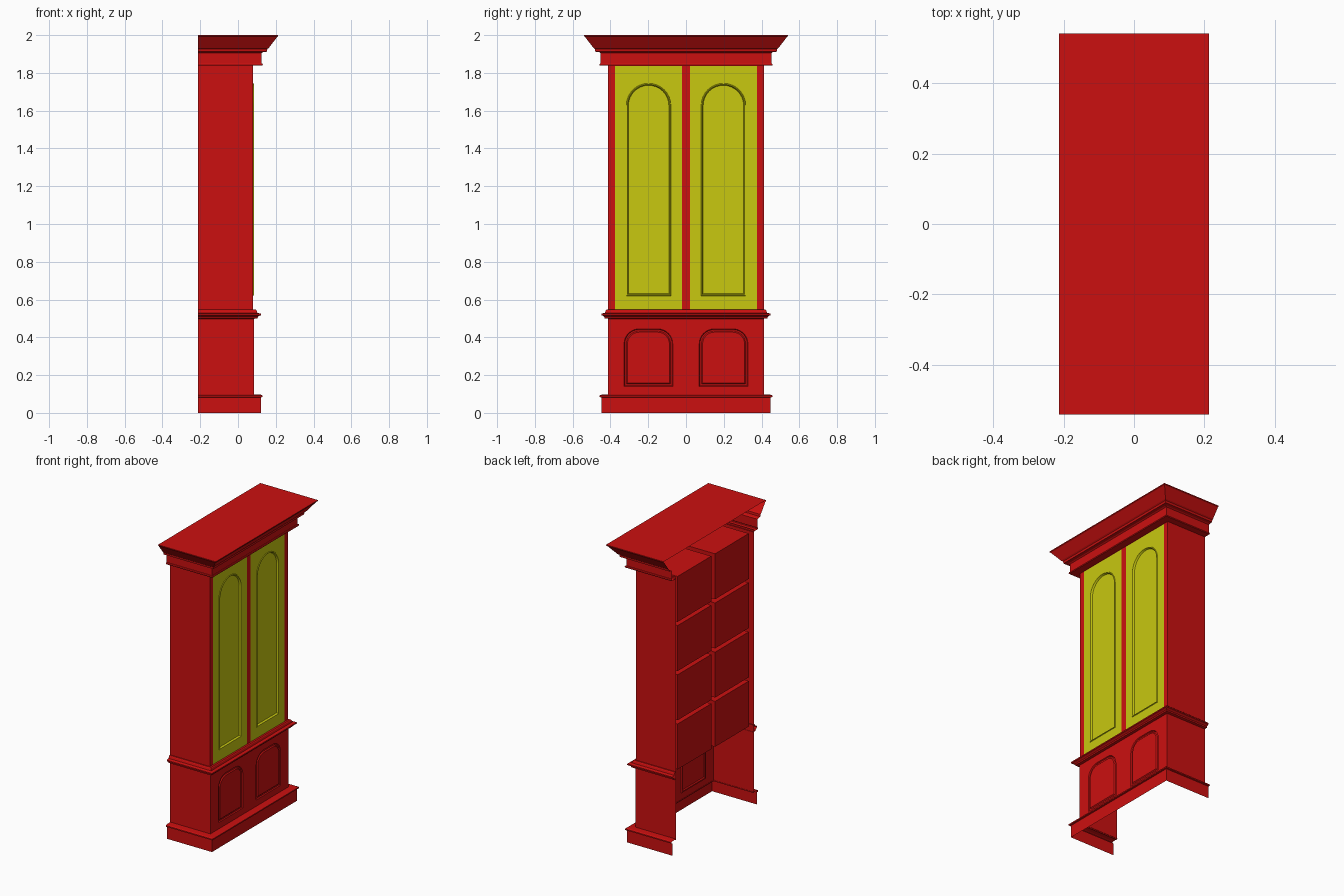
import bpy, bmesh, math

if "Cube" in bpy.data.objects:
    bpy.data.objects.remove(bpy.data.objects["Cube"])

BACK, FRONT, HALF = -0.213, 0.085, 0.412   # carcass back x, front x, half width


def material(name, rgb):
    m = bpy.data.materials.new(name)
    m.diffuse_color = (*rgb, 1)
    m.use_nodes = True
    m.node_tree.nodes["Principled BSDF"].inputs["Base Color"].default_value = m.diffuse_color
    return m


RED = material("red_paint", (0.6, 0.005, 0.005))
YELLOW = material("yellow_door", (0.58, 0.58, 0.005))


def finish(name, bm, mat, mirror=False, smooth=False, face_front=False):
    if face_front:
        bm.normal_update()
        bmesh.ops.reverse_faces(bm, faces=[f for f in bm.faces if f.normal.x < 0])
    me = bpy.data.meshes.new(name)
    bm.to_mesh(me)
    bm.free()
    me.materials.append(mat)
    ob = bpy.data.objects.new(name, me)
    bpy.context.collection.objects.link(ob)
    if mirror:
        mod = ob.modifiers.new("mirror", 'MIRROR')
        mod.use_axis = (False, True, False)
        mod.use_mirror_merge = False
    if smooth:
        bpy.ops.object.select_all(action='DESELECT')
        ob.select_set(True)
        bpy.context.view_layer.objects.active = ob
        bpy.ops.object.shade_smooth_by_angle(angle=math.radians(30))
    return ob


def rect(y0, y1, z0, z1):
    return [(y0, z0), (y1, z0), (y1, z1), (y0, z1)]


def arch(y0, y1, z0, z1, r, inset, n=8):
    # rectangle with rounded top corners, shrunk by inset
    pts = [(y0 + inset, z0 + inset), (y1 - inset, z0 + inset)]
    for cy, start in ((y1 - r, 0), (y0 + r, 90)):
        for i in range(n + 1):
            a = math.radians(start + 90 * i / n)
            p = (cy + (r - inset) * math.cos(a), z1 - r + (r - inset) * math.sin(a))
            if math.dist(p, pts[-1]) > 1e-5:
                pts.append(p)
    return pts


def loop(bm, x, pts):
    return [bm.verts.new((x, y, z)) for y, z in pts]


def sheet(bm, loops):
    # flat face filled between an outer loop and its holes
    edges = [bm.edges.new((l[i - 1], l[i])) for l in loops for i in range(len(l))]
    bmesh.ops.triangle_fill(bm, use_beauty=True, use_dissolve=False, edges=edges,
                            normal=(1, 0, 0))


def panelled_front(name, mat, x, outer, shape, steps):
    # flat sheet with a moulded arched panel set into it
    bm = bmesh.new()
    rings = [loop(bm, x + d, arch(*shape, i)) for i, d in steps]
    sheet(bm, [loop(bm, x, outer), rings[0]])
    for a, b in zip(rings, rings[1:]):
        for i in range(len(a)):
            bm.faces.new((a[i - 1], a[i], b[i], b[i - 1]))
    bm.faces.new(rings[-1])
    return finish(name, bm, mat, mirror=True, smooth=True, face_front=True)


def moulding(name, profile, lid=False):
    # profile of (offset, z) swept with mitres round three sides
    bm = bmesh.new()
    rows = []
    for o, z in profile:
        y = HALF + o
        rows.append([bm.verts.new(p) for p in ((BACK, -y, z), (FRONT + o, -y, z),
                                               (FRONT + o, y, z), (BACK, y, z))])
    for a, b in zip(rows, rows[1:]):
        for i in range(3):
            bm.faces.new((a[i], a[i + 1], b[i + 1], b[i]))
    if lid:
        bm.faces.new(rows[-1])
    return finish(name, bm, RED)


# Base, waist and crown mouldings
moulding("plinth", [(0.036, 0), (0.036, 0.082), (0.046, 0.084), (0.046, 0.092),
                    (0.036, 0.096), (-0.002, 0.098)])
moulding("waist_moulding", [(-0.002, 0.498), (0.018, 0.5), (0.02, 0.508), (0.028, 0.514),
                            (0.036, 0.517), (0.036, 0.525), (0.017, 0.53),
                            (0.013, 0.543), (0.008, 0.547), (-0.006, 0.547)])
moulding("crown_cornice", [(-0.006, 1.838), (0.044, 1.838), (0.047, 1.843), (0.044, 1.849),
                           (0.04, 1.85), (0.04, 1.905), (0.048, 1.91), (0.068, 1.912),
                           (0.07, 1.926), (0.078, 1.932), (0.122, 1.99),
                           (0.128, 1.994), (0.128, 2.0)], lid=True)

# Side walls of the lower and upper case
for name, x1, z0, z1 in (("lower_sides", FRONT, 0.09, 0.52), ("upper_sides", 0.08, 0.52, 1.85)):
    bm = bmesh.new()
    bm.faces.new([bm.verts.new((x, HALF, z)) for x, z in
                  ((x1, z0), (BACK, z0), (BACK, z1), (x1, z1))])
    finish(name, bm, RED, mirror=True)

# Lower cupboard front with rounded panels
panelled_front("lower_front", RED, FRONT, rect(0, HALF, 0.09, 0.515),
               (0.07, 0.328, 0.14, 0.445, 0.08),
               [(0, 0), (0.004, -0.006), (0.012, -0.006), (0.018, 0)])

# Upper face frame around the doors
bm = bmesh.new()
sheet(bm, [loop(bm, 0.08, rect(0, HALF, 0.525, 1.845)),
           loop(bm, 0.08, rect(0.02, 0.376, 0.546, 1.836))])
finish("upper_face_frame", bm, RED, mirror=True, face_front=True)

# Tall yellow doors with arched panels
panelled_front("tall_doors", YELLOW, 0.08, rect(0.02, 0.376, 0.546, 1.836),
               (0.08, 0.316, 0.62, 1.745, 0.118),
               [(0, 0), (0.002, 0.004), (0.006, 0.004), (0.011, -0.008)])

# Shelf compartments: separate pockets behind the doors
bm = bmesh.new()
rows, gap, z0, z1 = 4, 0.025, 0.546, 1.836
height = (z1 - z0 - gap * (rows - 1)) / rows
mouths = []
for r in range(rows):
    z = z0 + r * (height + gap)
    cell = rect(0.02, 0.376, z, z + height)
    mouth, end = loop(bm, 0.065, cell), loop(bm, BACK + 0.012, cell)
    for i in range(4):
        bm.faces.new((mouth[i - 1], mouth[i], end[i], end[i - 1]))
    bm.faces.new(end)
    mouths.append(mouth)
# front edge strips of the shelves
for a, b in zip(mouths, mouths[1:]):
    bm.faces.new((a[3], a[2], b[1], b[0]))
finish("shelf_compartments", bm, RED, mirror=True)
